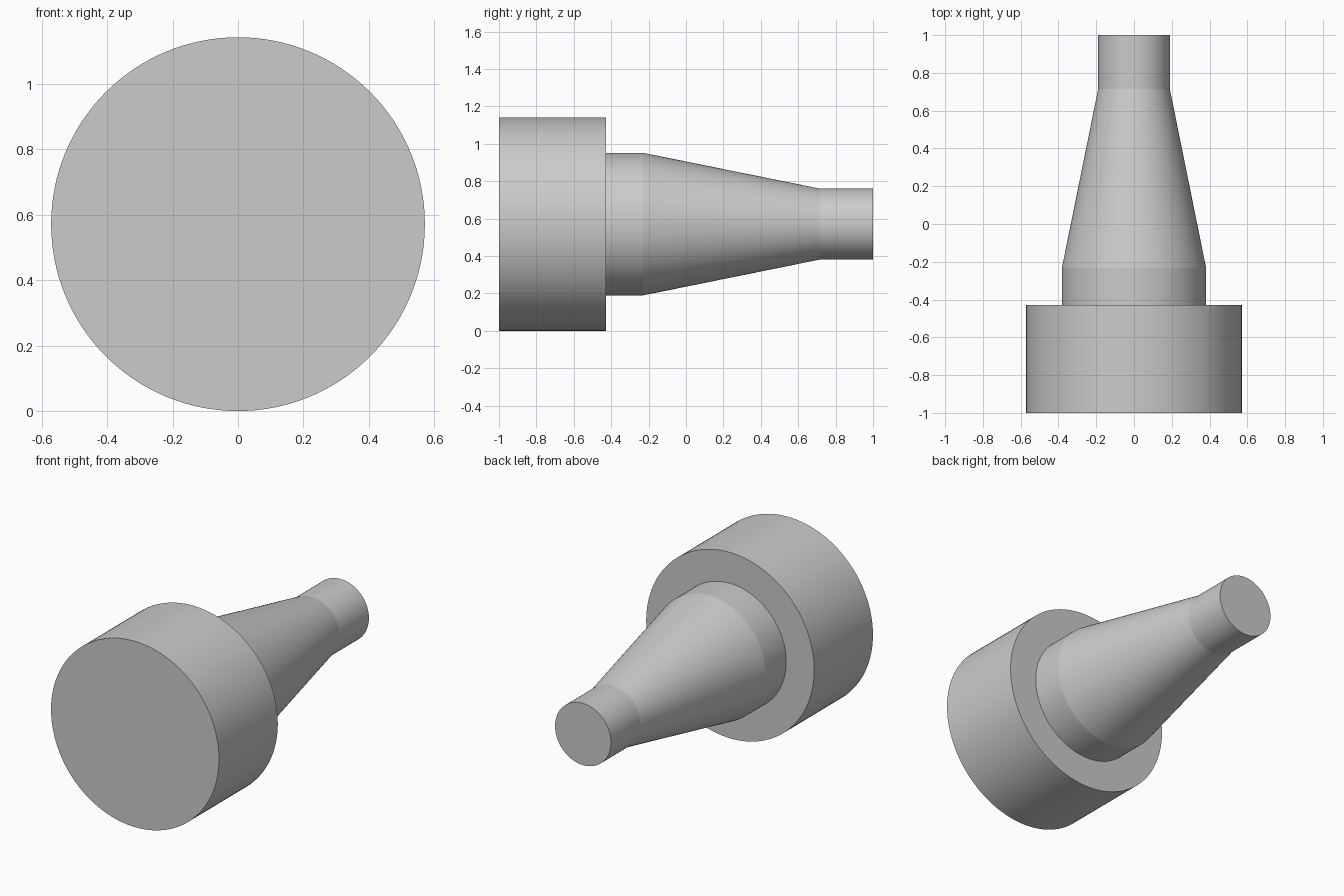
import bpy, bmesh, math

cube = bpy.data.objects.get("Cube")
if cube:
    bpy.data.objects.remove(cube, do_unlink=True)

grey = bpy.data.materials.new("light grey")
grey.use_nodes = True
colour = (0.6, 0.6, 0.6, 1)
grey.diffuse_color = colour
grey.node_tree.nodes["Principled BSDF"].inputs["Base Color"].default_value = colour

SEGMENTS = 128
AXIS_HEIGHT = 0.571


def turned_part(name, profile):
    """Solid of revolution about the y axis from (y, radius) stations."""
    bm = bmesh.new()
    rings = []
    for y, r in profile:
        angles = [math.tau * i / SEGMENTS for i in range(SEGMENTS)]
        rings.append([bm.verts.new((r * math.cos(a), y, AXIS_HEIGHT + r * math.sin(a)))
                      for a in angles])
    for a, b in zip(rings, rings[1:]):
        for i in range(SEGMENTS):
            j = (i + 1) % SEGMENTS
            bm.faces.new((a[i], a[j], b[j], b[i]))
    bm.faces.new(rings[0])
    bm.faces.new(rings[-1])
    bmesh.ops.recalc_face_normals(bm, faces=bm.faces)
    mesh = bpy.data.meshes.new(name)
    bm.to_mesh(mesh)
    bm.free()
    mesh.materials.append(grey)
    obj = bpy.data.objects.new(name, mesh)
    bpy.context.collection.objects.link(obj)
    bpy.ops.object.select_all(action='DESELECT')
    obj.select_set(True)
    bpy.context.view_layer.objects.active = obj
    bpy.ops.object.shade_smooth_by_angle(angle=math.radians(10))
    return obj


# Wide head, then shoulder, taper and tip, as one closed turned body
turned_part("stepped_nozzle", [
    (-1.0, 0.571), (-0.429, 0.571),
    (-0.429, 0.381), (-0.229, 0.381),
    (0.714, 0.19), (1.0, 0.19),
])
